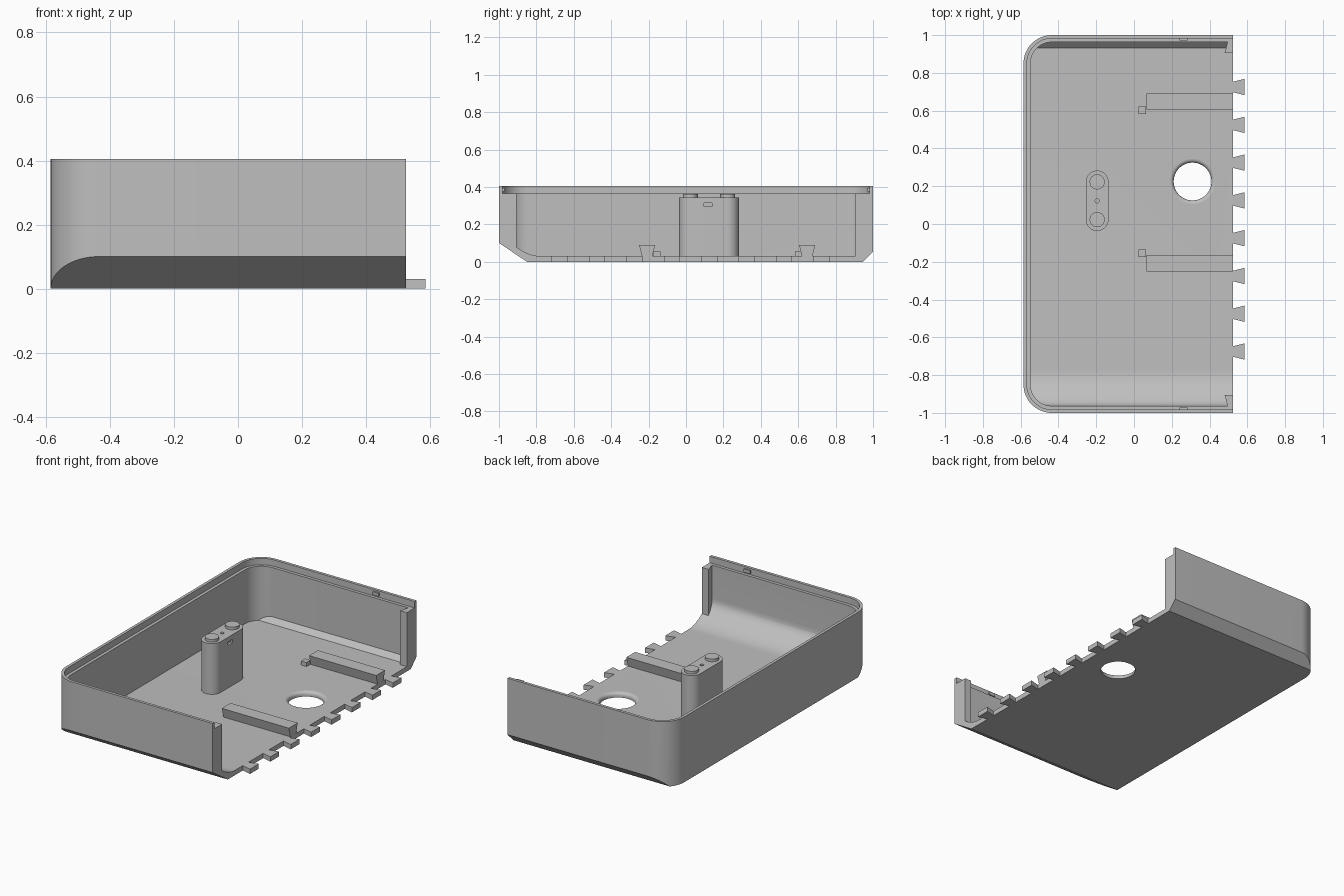
import bpy, bmesh, math
from mathutils import Vector
from mathutils.geometry import interpolate_bezier

if "Cube" in bpy.data.objects:
    bpy.data.objects.remove(bpy.data.objects["Cube"], do_unlink=True)

grey = bpy.data.materials.new("plain grey plastic")
grey.use_nodes = True
colour = (0.52, 0.52, 0.52, 1)
grey.diffuse_color = colour
grey.node_tree.nodes["Principled BSDF"].inputs["Base Color"].default_value = colour

OPEN_X, BACK_X, RIM, STEP, FLOOR = 0.525, -0.585, 0.405, 0.365, 0.03
WALL = 0.037


def prism(name, outline, lo, hi, axis="Z"):
    """Extrude a 2D outline: (x, y) along Z, or (y, z) along X."""
    bm = bmesh.new()
    place = (lambda a, b, h: (a, b, h)) if axis == "Z" else (lambda a, b, h: (h, a, b))
    base = [bm.verts.new(place(a, b, lo)) for a, b in outline]
    top = [bm.verts.new(place(a, b, hi)) for a, b in outline]
    bm.faces.new(base)
    bm.faces.new(top)
    n = len(base)
    for i in range(n):
        j = (i + 1) % n
        bm.faces.new((base[i], base[j], top[j], top[i]))
    bmesh.ops.recalc_face_normals(bm, faces=bm.faces[:])
    mesh = bpy.data.meshes.new(name)
    bm.to_mesh(mesh)
    bm.free()
    mesh.materials.append(grey)
    obj = bpy.data.objects.new(name, mesh)
    bpy.context.collection.objects.link(obj)
    return obj


def box(name, x, y, z):
    return prism(name, [(x[0], y[0]), (x[1], y[0]), (x[1], y[1]), (x[0], y[1])], *z)


def arc(cx, cy, r, start, end, steps=16):
    angles = [math.radians(start + (end - start) * i / steps) for i in range(steps + 1)]
    return [(cx + r * math.cos(a), cy + r * math.sin(a)) for a in angles]


def disc(cx, cy, r):
    return arc(cx, cy, r, 0, 360, 48)[:-1]


def combine(obj, cutter, operation="DIFFERENCE"):
    mod = obj.modifiers.new(operation, "BOOLEAN")
    mod.operation, mod.solver, mod.object = operation, "EXACT", cutter
    bpy.context.view_layer.update()
    result = bpy.data.meshes.new_from_object(
        obj.evaluated_get(bpy.context.evaluated_depsgraph_get()))
    obj.modifiers.clear()
    obj.data = result
    bpy.data.objects.remove(cutter, do_unlink=True)


def smooth(obj, angle=30):
    bpy.ops.object.select_all(action="DESELECT")
    obj.select_set(True)
    bpy.context.view_layer.objects.active = obj
    bpy.ops.object.shade_smooth_by_angle(angle=math.radians(angle))


def tray_outline(inset, end_x):
    """Plan with rounded corners at the closed end and square ones at the open end."""
    r, x, y = 0.15 - inset, BACK_X + inset, 1 - inset
    return ([(end_x, y)] + arc(x + r, y - r, r, 90, 180)
            + arc(x + r, r - y, r, 180, 270) + [(end_x, -y)])


def bend(a, corner, b):
    """Soft bend between two points around a corner."""
    a, c, b = (Vector(p).to_3d() for p in (a, corner, b))
    pts = interpolate_bezier(a, a.lerp(c, 2 / 3), b.lerp(c, 2 / 3), b, 10)
    return [(p.x, p.y) for p in pts]


# Shell: rounded tray with a wide front chamfer and a small back chamfer
shell = prism("tray_shell", tray_outline(0, OPEN_X), 0, RIM)
combine(shell, prism("outer_section", [
    (-1.1, 0.6), (-1.1, 0.167), (-0.85, 0), (0.945, 0), (1.1, 0.155), (1.1, 0.6)],
    -1, 1, "X"), "INTERSECT")

# Cavity with a soft slope along the front wall
inner = 1 - WALL
cavity = prism("cavity", tray_outline(WALL, 0.8), -0.2, 0.7)
section = ([(-1.1, 0.6), (-1.1, 0.17), (-inner - 0.001, 0.17)]
           + bend((-inner, 0.16), (-inner, 0.117), (-0.925, 0.09))
           + bend((-0.9, 0.074), (-0.84, FLOOR), (-0.77, FLOOR))
           + [(0.933, FLOOR), (1.1, 0.197), (1.1, 0.6)])
combine(cavity, prism("inner_section", section, -1, 1, "X"), "INTERSECT")
combine(shell, cavity)

# Rim step
combine(shell, prism("rim_step", tray_outline(0.018, 0.8), STEP, 0.6))

# Round floor opening with a flared upper edge
hole_x, hole_y, hole_r = 0.31, 0.225, 0.1
combine(shell, prism("floor_hole", disc(hole_x, hole_y, hole_r), -0.1, 0.1))
flare = prism("hole_flare", disc(hole_x, hole_y, hole_r), 0.01, 0.034)
bm = bmesh.new()
rings = []
for a in range(0, 91, 15):
    t = math.radians(a)
    r, z = hole_r + 0.02 * (1 - math.cos(t)), 0.01 + 0.02 * math.sin(t)
    rings.append([bm.verts.new((x, y, z)) for x, y in disc(hole_x, hole_y, r)])
rings.append([bm.verts.new((v.co.x, v.co.y, 0.06)) for v in rings[-1]])
for low, high in zip(rings, rings[1:]):
    for i in range(len(low)):
        j = (i + 1) % len(low)
        bm.faces.new((low[i], low[j], high[j], high[i]))
bm.faces.new(rings[0])
bm.faces.new(rings[-1])
bmesh.ops.recalc_face_normals(bm, faces=bm.faces[:])
bm.to_mesh(flare.data)
bm.free()
combine(shell, flare)
smooth(shell, 25)

# Dovetail tabs along the open edge
for i in range(8):
    y = 0.725 - 0.2 * i
    prism(f"edge_tab_{i + 1}", [
        (OPEN_X, y - 0.028), (0.585, y - 0.043), (0.585, y + 0.043), (OPEN_X, y + 0.028)],
        0, FLOOR)

# Dovetail ribs at the wall ends and small catches on the rim
for side, label, bottom in ((1, "back", FLOOR), (-1, "front", 0.078)):
    prism(f"{label}_end_rib", [
        (0.495, side * inner), (0.48, side * 0.905),
        (OPEN_X, side * 0.905), (OPEN_X, side * inner)], bottom, STEP)
    box(f"{label}_rim_catch", (0.242, 0.284), sorted((side * 0.971, side * 0.983)),
        (0.375, 0.395))

# Floor rails with undercut sides, each with a stop block
for label, y, stop_y in (("back", 0.648, 0.602), ("front", -0.208, -0.155)):
    prism(f"{label}_rail", [
        (y - 0.028, FLOOR), (y + 0.028, FLOOR), (y + 0.043, 0.09), (y - 0.043, 0.09)],
        0.065, OPEN_X, "X")
    box(f"{label}_rail_stop", (0.025, 0.063), (stop_y - 0.019, stop_y + 0.019),
        (FLOOR, 0.055))

# Central post with a side slot and a pin hole
px, pr, py = -0.195, 0.06, 0.123
post = prism("post", arc(px, py + 0.1, pr, 0, 180) + arc(px, py - 0.1, pr, 180, 360),
             FLOOR, 0.345)
combine(post, box("slot", (-0.15, -0.1), (0.096, 0.14), (0.295, 0.315)))
combine(post, prism("pin_hole", disc(px, py, 0.011), 0.29, 0.4))
smooth(post)

# Pegs on the post
for label, y in (("back", py + 0.1), ("front", py - 0.1)):
    smooth(prism(f"{label}_post_peg", disc(px, y, 0.04), 0.345, 0.362))
